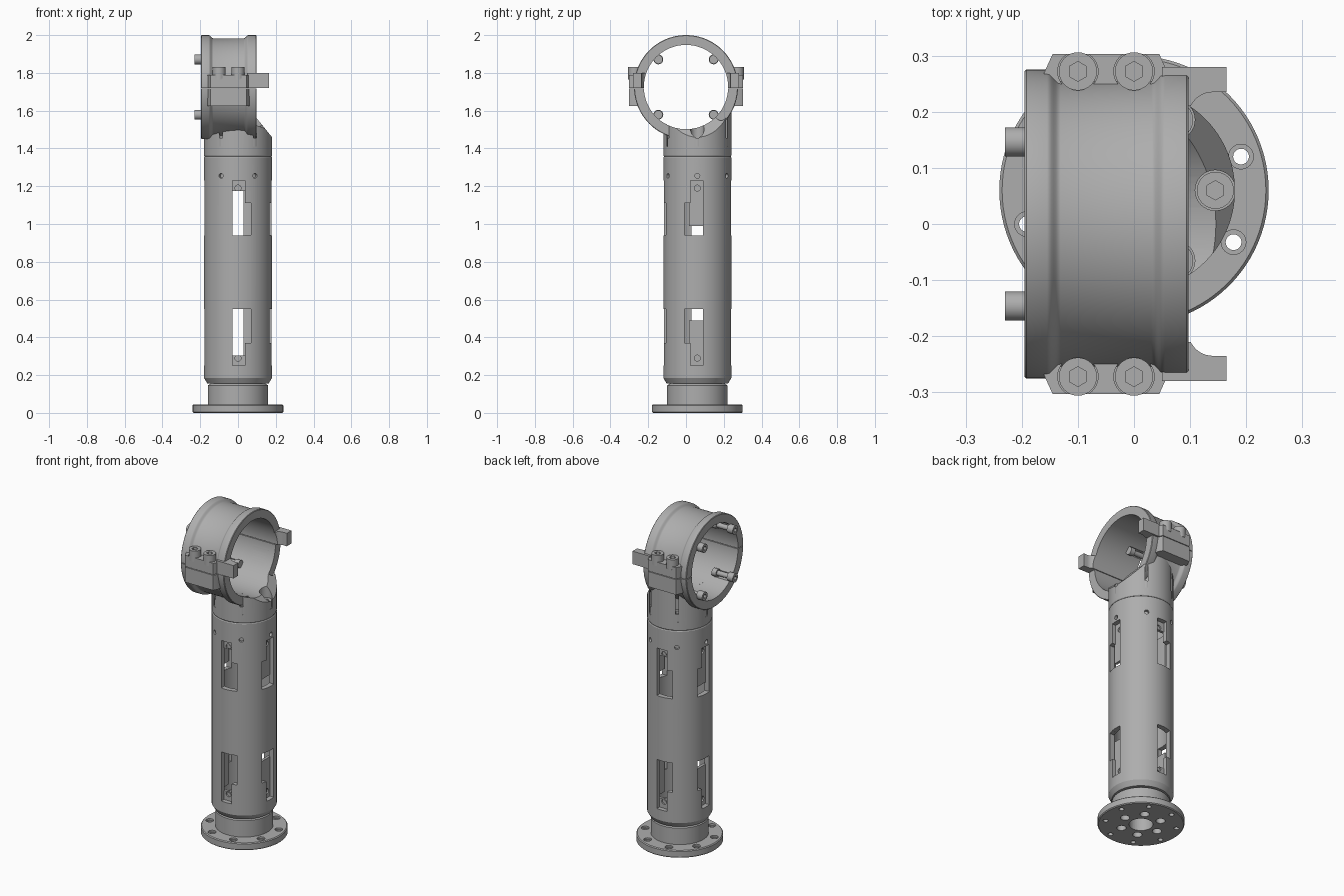
import bpy, bmesh
from math import pi, cos, sin, radians
from mathutils import Matrix, Vector

if "Cube" in bpy.data.objects:
    bpy.data.objects.remove(bpy.data.objects["Cube"])

grey = bpy.data.materials.new("machined grey")
grey.use_nodes = True
grey.diffuse_color = (0.42, 0.42, 0.42, 1)
grey.node_tree.nodes["Principled BSDF"].inputs["Base Color"].default_value = grey.diffuse_color

CY = 0.06                       # column axis
RZ = 1.725                      # clamp ring axis height
COLUMN = Matrix.Translation((0, CY, 0))
RING = Matrix.Translation((0, 0, RZ)) @ Matrix.Rotation(pi / 2, 4, 'Y')


def finish(bm, name, matrix=Matrix()):
    bmesh.ops.transform(bm, matrix=matrix, verts=bm.verts)
    bmesh.ops.recalc_face_normals(bm, faces=bm.faces)
    mesh = bpy.data.meshes.new(name)
    bm.to_mesh(mesh)
    bm.free()
    mesh.materials.append(grey)
    ob = bpy.data.objects.new(name, mesh)
    bpy.context.collection.objects.link(ob)
    return ob


def lathe(name, profile, matrix, steps=96):
    """Spin a closed (radius, height) profile about local z."""
    bm = bmesh.new()
    vs = [bm.verts.new((r, 0, h)) for r, h in profile]
    es = [bm.edges.new((a, b)) for a, b in zip(vs, vs[1:] + vs[:1])]
    bmesh.ops.spin(bm, geom=vs + es, cent=(0, 0, 0), axis=(0, 0, 1),
                   angle=2 * pi, steps=steps, use_duplicate=False)
    bmesh.ops.remove_doubles(bm, verts=bm.verts, dist=1e-5)
    return finish(bm, name, matrix)


def cyl(name, r, lo, hi, x=0, y=0, matrix=Matrix(), n=32):
    bm = bmesh.new()
    bmesh.ops.create_cone(bm, cap_ends=True, segments=n, radius1=r, radius2=r, depth=hi - lo)
    return finish(bm, name, matrix @ Matrix.Translation((x, y, (lo + hi) / 2)))


def box(name, x, y, z, matrix=Matrix()):
    bm = bmesh.new()
    bmesh.ops.create_cube(bm, size=1)
    span = [b - a for a, b in (x, y, z)]
    mid = Vector([(a + b) / 2 for a, b in (x, y, z)])
    return finish(bm, name, matrix @ Matrix.Translation(mid) @ Matrix.Diagonal((*span, 1)))


def prism(name, points, lo, hi, matrix=Matrix()):
    bm = bmesh.new()
    face = bm.faces.new([bm.verts.new((x, y, lo)) for x, y in points])
    top = bmesh.ops.extrude_face_region(bm, geom=[face])["geom"]
    bmesh.ops.translate(bm, vec=(0, 0, hi - lo),
                        verts=[v for v in top if isinstance(v, bmesh.types.BMVert)])
    return finish(bm, name, matrix)


def cut(ob, cutters):
    for c in cutters:
        m = ob.modifiers.new("cut", 'BOOLEAN')
        m.operation, m.solver, m.object = 'DIFFERENCE', 'EXACT', c
    bpy.context.view_layer.update()
    mesh = bpy.data.meshes.new_from_object(ob.evaluated_get(bpy.context.evaluated_depsgraph_get()))
    ob.modifiers.clear()
    ob.data = mesh
    for c in cutters:
        bpy.data.objects.remove(c)


def socket_bolt(name, r, lo, hi, x, y, matrix=Matrix()):
    head = cyl(name, r, lo, hi, x, y, matrix)
    cut(head, [cyl("socket", r * 0.52, hi - 0.025, hi + 0.02, x, y, matrix, 6)])


def around(count, r, start=0):
    for i in range(count):
        a = radians(start) + 2 * pi * i / count
        yield r * cos(a), r * sin(a)


# Base flange and neck with mounting holes
base = lathe("base_flange", [(0, 0), (0.235, 0), (0.24, 0.005), (0.24, 0.04), (0.235, 0.045),
                             (0.16, 0.045), (0.16, 0.145), (0.145, 0.155), (0.145, 0.2), (0, 0.2)], COLUMN)
holes = [cyl("bore", 0.066, -0.1, 0.12, 0, 0, COLUMN)]
for x, y in around(6, 0.115):
    holes.append(cyl("hole", 0.026, -0.1, 0.03, x, y, COLUMN))
for x, y in around(8, 0.2, 17.5):
    holes.append(cyl("hole", 0.014, -0.1, 0.1, x, y, COLUMN))
    holes.append(cyl("counterbore", 0.022, 0.035, 0.1, x, y, COLUMN))
cut(base, holes)

# Hollow column with stepped slots on four sides
column = lathe("column_tube", [(0.14, 0.155), (0.162, 0.155), (0.18, 0.185), (0.18, 1.352),
                               (0.177, 1.357), (0.15, 1.357), (0.15, 0.19), (0.14, 0.19)], COLUMN)
cutters = []
for i in range(4):
    turn = COLUMN @ Matrix.Rotation(i * pi / 2, 4, 'Z')
    flip = turn @ Matrix.Diagonal((-1 if i % 2 else 1, 1, 1, 1))
    depth = (-0.25, -0.1)
    cutters += [box("slot", (-0.03, 0.037), depth, (0.94, 1.23), flip),
                box("slot", (0.03, 0.068), depth, (0.9405, 1.11), flip),
                box("slot", (-0.03, 0.037), depth, (0.25, 0.55), flip),
                box("slot", (0.03, 0.068), depth, (0.37, 0.5495), flip)]
    # Backing plates carrying a small screw hole at each slot end
    reach = 0.245 if i % 2 else 0.06
    for name, z, hole in (("upper", (1.235 - reach, 1.24), 1.19), ("lower", (0.24, 0.245 + reach), 0.29)):
        plate = box(name + "_slot_plate", (-0.045, 0.045), (-0.152, -0.135), z, flip)
        drill = turn @ Matrix.Translation((0, 0, hole)) @ Matrix.Rotation(pi / 2, 4, 'X')
        cut(plate, [cyl("drill", 0.016, 0.144, 0.2, matrix=drill, n=16)])
        cyl(name + "_slot_screw", 0.01, 0.14, 0.148, matrix=drill, n=16)
for i in range(6):
    aim = COLUMN @ Matrix.Translation((0, 0, 1.255)) @ Matrix.Rotation(i * pi / 3, 4, 'Z') \
        @ Matrix.Rotation(pi / 2, 4, 'Y')
    cutters.append(cyl("set_screw_hole", 0.013, 0.162, 0.25, matrix=aim, n=16))
cut(column, cutters)

# Saddle cap: cylinder trimmed by the ring bore and a slanted plane
cap = lathe("saddle_cap", [(0, 1.3), (0.15, 1.3), (0.15, 1.358), (0.177, 1.358), (0.18, 1.363),
                           (0.18, 1.68), (0, 1.68)], COLUMN)
slant = Matrix.Rotation(pi / 2, 4, 'X')
trims = [cyl("ring_bore", 0.223, -0.5, 0.5, matrix=RING, n=96),
         prism("slant", [(0.095, 1.565), (0.2, 1.435), (0.4, 1.435), (0.4, 1.9), (0.095, 1.9)], -0.5, 0.5, slant)]
for x, y in around(6, 0.145):
    trims.append(cyl("counterbore", 0.036, 1.41, 1.9, x, y, COLUMN))
cut(cap, trims)
for x, y in around(6, 0.145):
    socket_bolt("saddle_bolt", 0.033, 1.4, 1.455, x, y, COLUMN)

# Clamp ring with a shallow outer groove and a split line
groove = [(0.275 - 0.017 * sin(t * pi / 12) ** 2, -0.155 + 0.004 * t) for t in range(7)]
groove += [(r, -0.1 - h) for r, h in reversed(groove)]
ring = lathe("clamp_ring", [(0.223, -0.195), (0.272, -0.195), (0.275, -0.192)] + groove
             + [(0.275, 0.094), (0.272, 0.097), (0.223, 0.097)], RING, 128)
screw_spots = list(around(4, 0.207, 45))
cut(ring, [box("split", (-1, 1), (-1, 1), (1.717, 1.721))]
    + [cyl("pocket", 0.027, -0.3, -0.09, x, y, RING) for x, y in screw_spots])

# Screws on the side of the ring
for x, y in screw_spots:
    mirror = RING @ Matrix.Rotation(pi, 4, 'X')
    socket_bolt("ring_screw", 0.026, 0.19, 0.23, x, y, mirror)
    cyl("ring_screw_shank", 0.015, 0.1, 0.2, x, y, mirror)
    cyl("ring_screw_nut", 0.023, 0.085, 0.115, x, y, mirror)

# Clamp ears, bolts and end tabs on both sides
fillet = [(0.14 - 0.043 * sin(a * pi / 12), 0.192 + 0.043 * cos(a * pi / 12)) for a in range(7)]
tab_shape = [(0.165, 0.28), (0.165, 0.235)] + fillet + [(0.05, 0.225), (0.05, 0.28)]
for side, label in ((-1, "front"), (1, "back")):
    flip = Matrix.Diagonal((1, side, 1, 1))
    ear_shape = [(-0.165, 0.23), (-0.16, 0.27), (-0.145, 0.303), (0.045, 0.303), (0.06, 0.27), (0.065, 0.23)]
    prism(label + "_lower_ear", ear_shape, 1.625, 1.717, flip)
    upper = prism(label + "_upper_ear", ear_shape, 1.721, 1.79, flip)
    cut(upper, [cyl("seat", 0.036, 1.77, 1.9, x, 0.272, flip) for x in (-0.1, 0)])
    for x in (-0.1, 0):
        socket_bolt(label + "_clamp_bolt", 0.034, 1.765, 1.83, x, 0.272, flip)
    tab = prism(label + "_tab", tab_shape, 1.721, 1.8, flip)
    cut(tab, [cyl("ring_bore", 0.223, -0.5, 0.5, matrix=RING, n=96)])

# Smooth shading with sharp machined edges
for ob in bpy.context.collection.objects:
    if ob.type == 'MESH' and grey.name in ob.data.materials:
        ob.data.shade_smooth()
        ob.data.set_sharp_from_angle(angle=radians(30))
